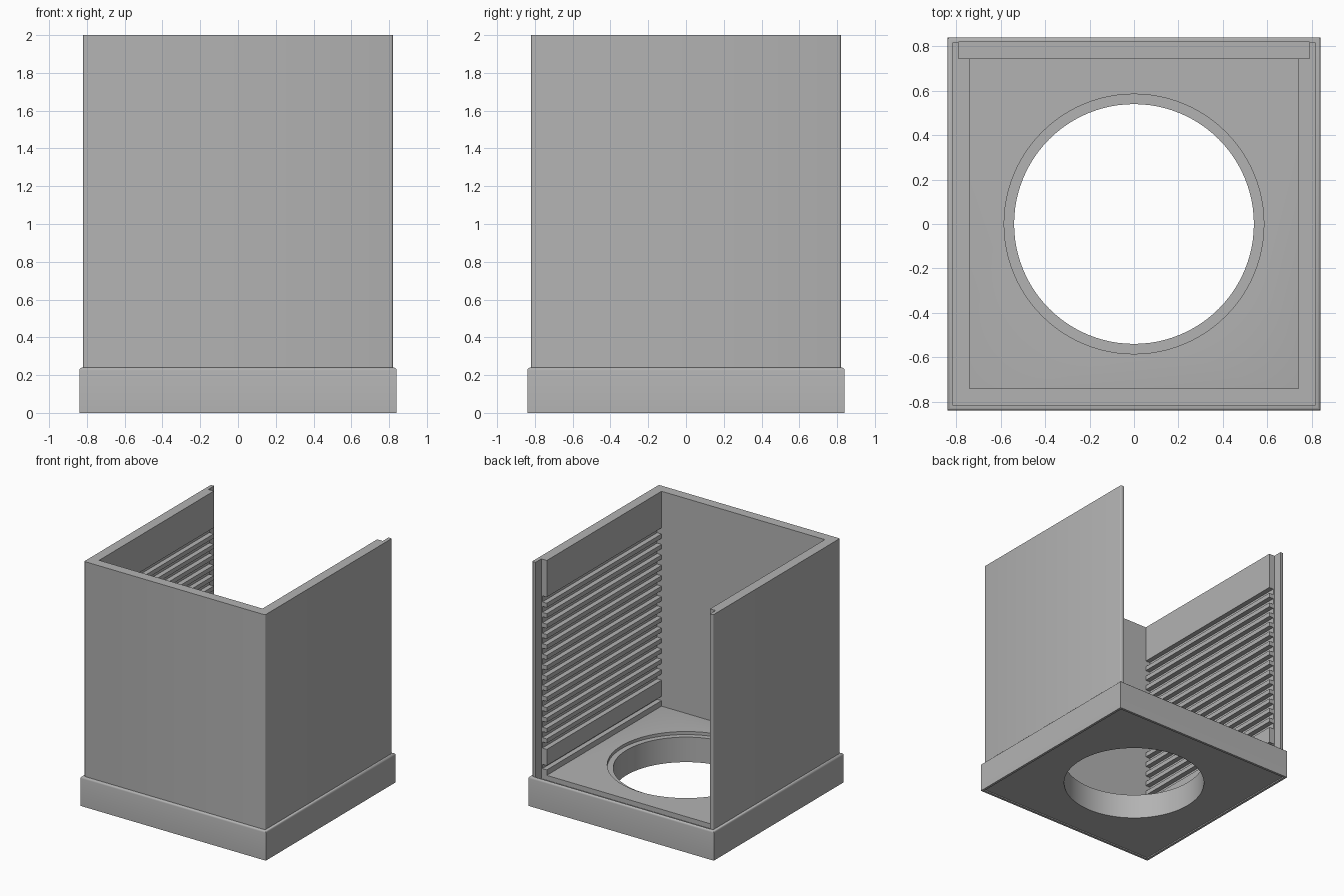
import bpy, bmesh, math

if "Cube" in bpy.data.objects:
    bpy.data.objects.remove(bpy.data.objects["Cube"], do_unlink=True)

OUT, INN, LIP, BASE, BACK = 0.82, 0.74, 0.79, 0.84, 0.745
FLOOR, TOP = 0.24, 2.0

grey = bpy.data.materials.new("plain grey")
grey.use_nodes = True
grey.diffuse_color = (0.45, 0.45, 0.45, 1)
grey.node_tree.nodes["Principled BSDF"].inputs["Base Color"].default_value = (0.45, 0.45, 0.45, 1)


def add_box(bm, x0, x1, y0, y1, z0, z1):
    verts = bmesh.ops.create_cube(bm, size=1)["verts"]
    for v in verts:
        v.co = ((x0 + x1) / 2 + v.co.x * (x1 - x0),
                (y0 + y1) / 2 + v.co.y * (y1 - y0),
                (z0 + z1) / 2 + v.co.z * (z1 - z0))


def finish(name, bm):
    bmesh.ops.recalc_face_normals(bm, faces=bm.faces)
    mesh = bpy.data.meshes.new(name)
    bm.to_mesh(mesh)
    bm.free()
    obj = bpy.data.objects.new(name, mesh)
    mesh.materials.append(grey)
    bpy.context.collection.objects.link(obj)
    return obj


def cut(obj, bm):
    """Subtract the shape from the object, then drop the cutter."""
    cutter = finish("cutter", bm)
    cutter.hide_render = True
    mod = obj.modifiers.new("cut", "BOOLEAN")
    mod.operation, mod.solver, mod.object = "DIFFERENCE", "EXACT", cutter
    bpy.context.view_layer.objects.active = obj
    bpy.ops.object.modifier_apply(modifier=mod.name)
    bpy.data.objects.remove(cutter, do_unlink=True)


def cut_disc(obj, radius, z0, z1):
    bm = bmesh.new()
    bmesh.ops.create_cone(bm, cap_ends=True, segments=96, radius1=radius,
                          radius2=radius, depth=z1 - z0)
    bmesh.ops.translate(bm, vec=(0, 0, (z0 + z1) / 2), verts=bm.verts)
    cut(obj, bm)


def cut_box(obj, *size):
    bm = bmesh.new()
    add_box(bm, *size)
    cut(obj, bm)


# Base plinth with rounded top edges
bm = bmesh.new()
add_box(bm, -BASE, BASE, -BASE, BASE, 0, FLOOR)
rim = [e for e in bm.edges if all(v.co.z > 0.1 for v in e.verts)]
bmesh.ops.bevel(bm, geom=rim, offset=0.014, segments=3, profile=0.5, affect="EDGES")
base = finish("base", bm)

# Round opening with a stepped seat, slot for the back panel, shallow underside recess
cut_disc(base, 0.54, -0.1, 0.5)
cut_disc(base, 0.585, FLOOR - 0.025, 0.5)
cut_box(base, -LIP, LIP, BACK, OUT, 0.2, 0.5)
cut_box(base, -OUT, OUT, -OUT, OUT, -0.1, 0.01)

# Three-sided wall shell, rebated at the open back
half = [(OUT, -OUT), (OUT, OUT), (LIP, OUT), (LIP, BACK), (INN, BACK), (INN, -INN)]
outline = half + [(-x, y) for x, y in reversed(half)]
bm = bmesh.new()
face = bm.faces.new([bm.verts.new((x, y, 0.21)) for x, y in outline])
ext = bmesh.ops.extrude_face_region(bm, geom=[face])["geom"]
bmesh.ops.translate(bm, vec=(0, 0, TOP - 0.21),
                    verts=[g for g in ext if isinstance(g, bmesh.types.BMVert)])
corners = [e for e in bm.edges
           if all(abs(v.co.x) > 0.81 and abs(v.co.y) > 0.81 for v in e.verts)
           and abs(e.verts[0].co.z - e.verts[1].co.z) > 1]
bmesh.ops.bevel(bm, geom=corners, offset=0.01, segments=3, profile=0.5, affect="EDGES")
walls = finish("walls", bm)

# Rows of slide-in grooves on both side walls
COUNT, PITCH, GAP = 15, 0.0855, 0.05
rows = [(1.70 - i * PITCH - GAP, 1.70 - i * PITCH) for i in range(COUNT)]
rows.append((0.285, 0.32))
bm = bmesh.new()
for low, high in rows:
    for s in (-1, 1):
        x0, x1 = sorted((s * 0.70, s * 0.78))
        add_box(bm, x0, x1, -INN, 0.80, low, high)
cut(walls, bm)

# Smooth the round parts only
for obj in (base, walls):
    bpy.ops.object.select_all(action="DESELECT")
    obj.select_set(True)
    bpy.context.view_layer.objects.active = obj
    bpy.ops.object.shade_smooth_by_angle(angle=math.radians(35))
